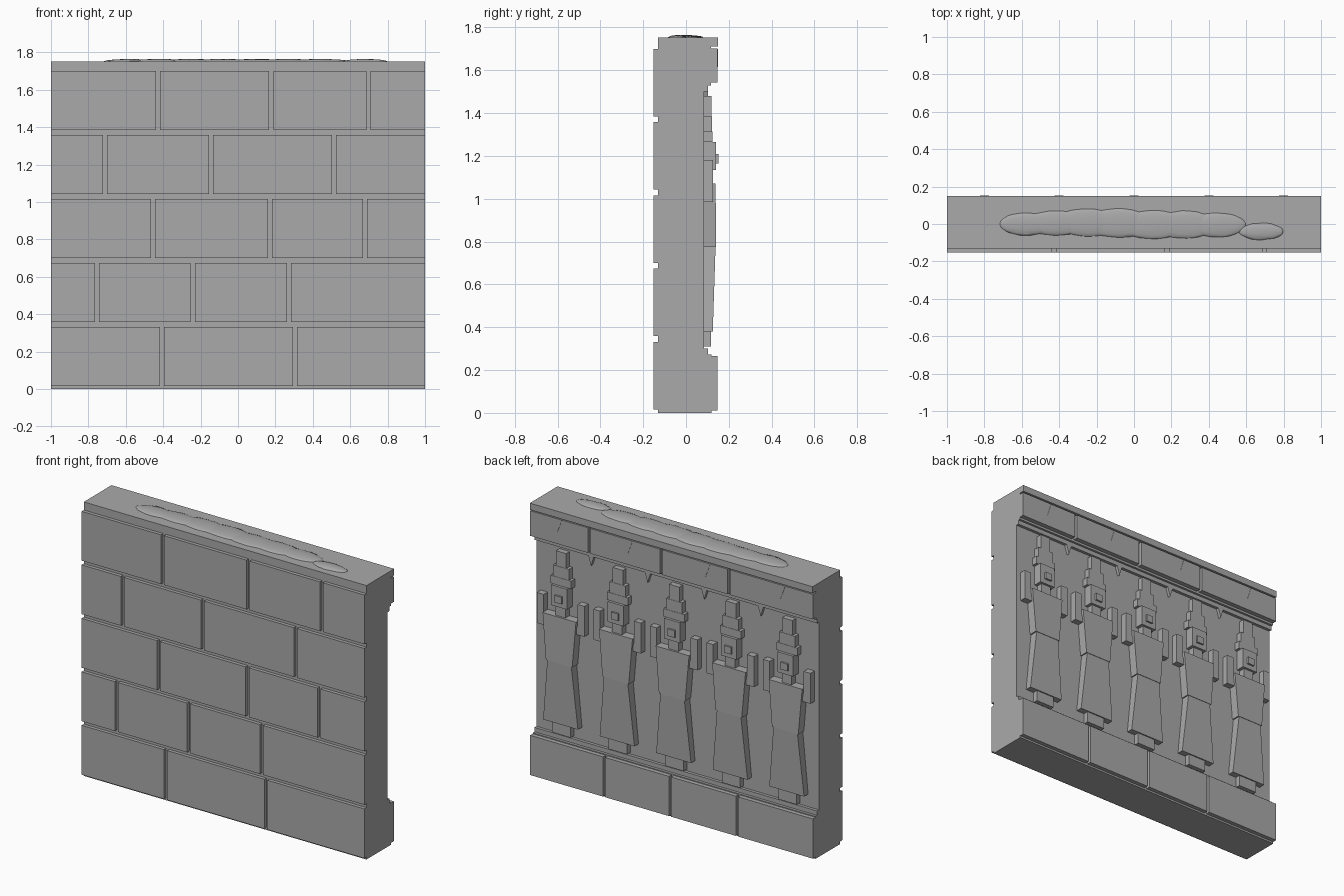
import bpy, bmesh, random
from mathutils import Matrix, Vector

if "Cube" in bpy.data.objects:
    bpy.data.objects.remove(bpy.data.objects["Cube"])

random.seed(4)
stone = bpy.data.materials.new("grey stone")
stone.diffuse_color = (0.4, 0.4, 0.4, 1)
stone.use_nodes = True
stone.node_tree.nodes["Principled BSDF"].inputs["Base Color"].default_value = stone.diffuse_color


def finish(name, bm):
    bmesh.ops.recalc_face_normals(bm, faces=bm.faces)
    mesh = bpy.data.meshes.new(name)
    bm.to_mesh(mesh)
    bm.free()
    mesh.materials.append(stone)
    ob = bpy.data.objects.new(name, mesh)
    bpy.context.collection.objects.link(ob)
    return ob


def prism(bm, points, offset):
    """Extrude a closed polygon by an offset."""
    face = bm.faces.new([bm.verts.new(p) for p in points])
    new = bmesh.ops.extrude_face_region(bm, geom=[face])["geom"]
    bmesh.ops.translate(bm, vec=offset, verts=[v for v in new if isinstance(v, bmesh.types.BMVert)])


def box(bm, x0, x1, y0, y1, z0, z1):
    prism(bm, [(x0, y0, z0), (x1, y0, z0), (x1, y0, z1), (x0, y0, z1)], (0, y1 - y0, 0))


def taper(bm, x, z0, z1, w0, w1, back, f0, f1):
    """Relief block whose half width and front depth change from z0 to z1."""
    lo = [bm.verts.new((x + a, b, z0)) for a, b in ((-w0, back), (w0, back), (w0, f0), (-w0, f0))]
    hi = [bm.verts.new((x + a, b, z1)) for a, b in ((-w1, back), (w1, back), (w1, f1), (-w1, f1))]
    bm.faces.new(lo[::-1])
    bm.faces.new(hi)
    for i in range(4):
        j = (i + 1) % 4
        bm.faces.new((lo[i], lo[j], hi[j], hi[i]))


def brick_row(bm, joints, gap, y0, y1, z0, z1):
    edges = [-1] + [v for j in joints for v in (j - gap, j + gap)] + [1]
    for a, b in zip(edges[::2], edges[1::2]):
        box(bm, a, b, y0, y1, z0, z1)


# wall core: stepped side profile run along the whole length
profile = [(-.13, 0), (.12, 0), (.12, .272), (.103, .272), (.103, .3), (.084, .3),
           (.084, 1.5), (.103, 1.5), (.103, 1.528), (.117, 1.528), (.117, 1.71),
           (.15, 1.71), (.15, 1.752), (-.13, 1.752)]
bm = bmesh.new()
prism(bm, [(-1, y, z) for y, z in profile], (2, 0, 0))
finish("wall_core", bm)

# front brick courses
bm = bmesh.new()
courses = [(.016, .332, (-.407, .305)), (.358, .674, (-.754, -.242, .273)),
           (.70, 1.016, (-.455, .172, .68)), (1.043, 1.358, (-.712, -.145, .513)),
           (1.385, 1.70, (-.428, .178, .697))]
for z0, z1, joints in courses:
    brick_row(bm, joints, .011, -.152, -.125, z0, z1)
finish("front_bricks", bm)

# back brick bands above and below the relief
bm = bmesh.new()
brick_row(bm, (-.463, .01, .477), .008, .11, .147, .012, .266)
brick_row(bm, (-.406, .074, .583), .008, .11, .147, 1.542, 1.702)
finish("back_bricks", bm)

# thin cracks on the upper band
bm = bmesh.new()
for x in (-.79, -.26, .29, .79):
    prism(bm, [(x - .015, .146, 1.70), (x - .009, .146, 1.70), (x + .017, .146, 1.615)], (0, .003, 0))
finish("cracks", bm)

# pointed drips under the band
bm = bmesh.new()
for x in (-.6, -.2, .2, .6):
    prism(bm, [(x - .022, .08, 1.51), (x + .022, .08, 1.51), (x, .08, 1.44)], (0, .023, 0))
finish("drips", bm)

# five relief figures with raised arms
B = .078
for i in range(5):
    x = -.8 + .4 * i
    bm = bmesh.new()
    taper(bm, x, .31, .39, .065, .065, B, .117, .117)      # feet
    taper(bm, x, .38, .775, .123, .085, B, .125, .138)     # skirt
    taper(bm, x, .775, 1.07, .093, .118, B, .141, .138)    # torso
    taper(bm, x, 1.06, 1.14, .035, .035, B, .125, .125)    # neck
    taper(bm, x, 1.135, 1.265, .056, .056, B, .14, .14)    # head
    taper(bm, x, 1.165, 1.21, .024, .024, B, .152, .152)   # face plate
    taper(bm, x, 1.265, 1.315, .074, .074, B, .123, .123)  # hat tiers
    taper(bm, x, 1.315, 1.385, .056, .056, B, .121, .121)
    taper(bm, x, 1.385, 1.48, .036, .036, B, .119, .119)
    for s in (-1, 1):                                      # bent arms
        arm = [(.09, .985), (.168, .985), (.168, 1.18), (.12, 1.18), (.12, 1.035), (.09, 1.035)]
        prism(bm, [(x + s * a, B, z) for a, z in arm], (0, .047, 0))
    finish("relief_figure_%d" % (i + 1), bm)

# low mound of drifted sand along the top
bm = bmesh.new()
lumps = [(-.58, .0, .14, .062), (-.42, .005, .17, .068), (-.25, .008, .18, .075),
         (-.08, .005, .18, .08), (.1, -.003, .18, .078), (.27, -.003, .17, .075),
         (.44, -.005, .16, .066), (.68, -.04, .12, .046)]
for x, y, rx, ry in lumps:
    m = Matrix.Translation((x, y, 1.75)) @ Matrix.Diagonal((rx, ry, .014, 1))
    bmesh.ops.create_icosphere(bm, subdivisions=3, radius=1, matrix=m)
for v in bm.verts:
    v.co += Vector((0, random.uniform(-.003, .003), 0))
for f in bm.faces:
    f.smooth = True
finish("top_mound", bm)
